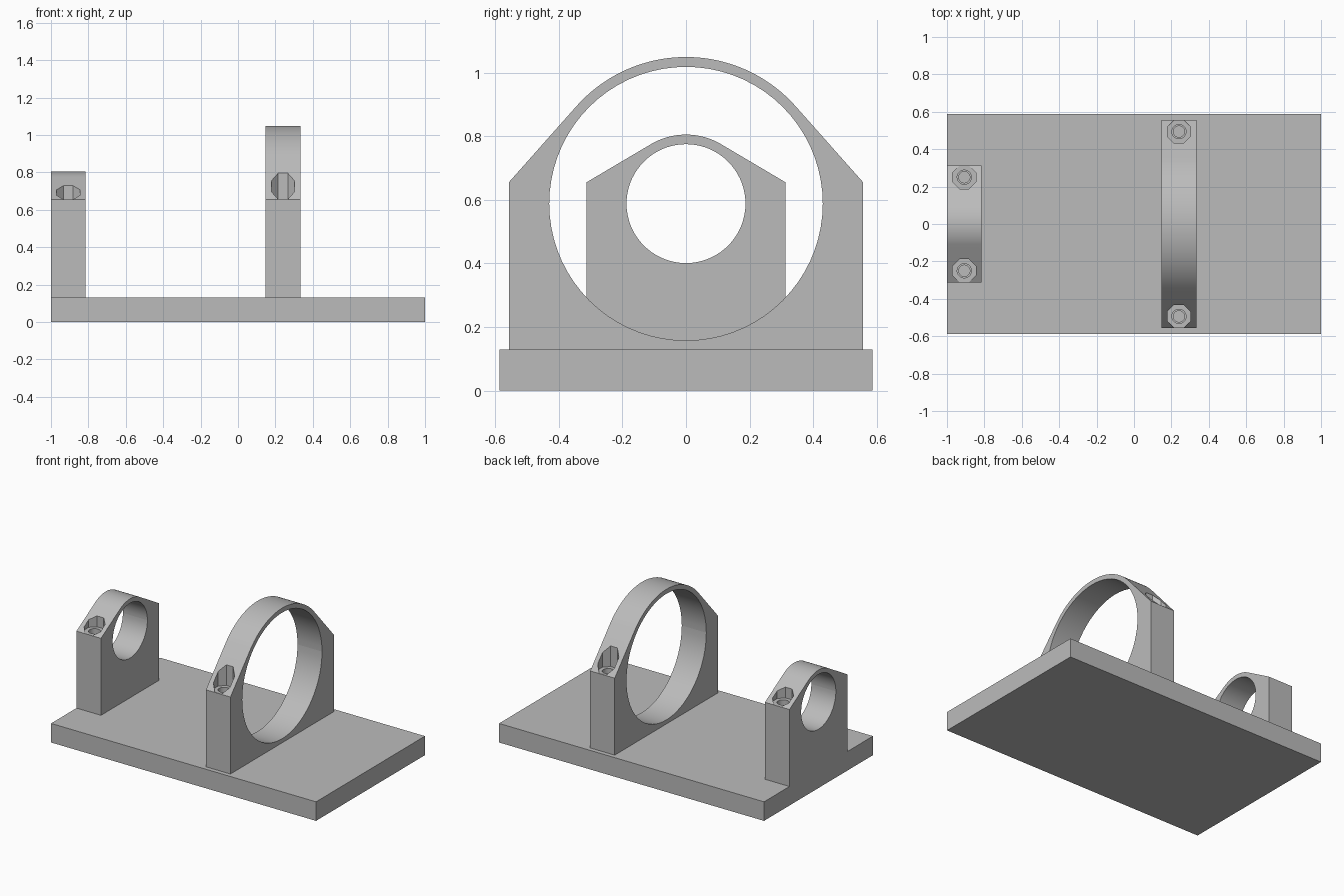
import bpy
import bmesh
from math import pi, cos, sin, atan2, acos, hypot, radians

if "Cube" in bpy.data.objects:
    bpy.data.objects.remove(bpy.data.objects["Cube"], do_unlink=True)

GREY = (0.5, 0.5, 0.5, 1.0)
mat = bpy.data.materials.new("plain grey")
mat.use_nodes = True
mat.diffuse_color = GREY
mat.node_tree.nodes["Principled BSDF"].inputs["Base Color"].default_value = GREY

BASE_TOP = 0.13     # upper face of the plate
AXIS = 0.588        # height of the bores and of the split line
SHOULDER = 0.655    # height of the cap's outer edge
SIDES = 72


def add_object(name, bm):
    bmesh.ops.recalc_face_normals(bm, faces=bm.faces)
    mesh = bpy.data.meshes.new(name)
    bm.to_mesh(mesh)
    bm.free()
    mesh.materials.append(mat)
    obj = bpy.data.objects.new(name, mesh)
    bpy.context.collection.objects.link(obj)
    return obj


def activate(obj):
    bpy.ops.object.select_all(action='DESELECT')
    obj.select_set(True)
    bpy.context.view_layer.objects.active = obj


def extrude(name, points, offset):
    """Extrude a closed 3D outline along an offset."""
    bm = bmesh.new()
    face = bm.faces.new([bm.verts.new(p) for p in points])
    result = bmesh.ops.extrude_face_region(bm, geom=[face], use_keep_orig=True)
    moved = [v for v in result["geom"] if isinstance(v, bmesh.types.BMVert)]
    bmesh.ops.translate(bm, verts=moved, vec=offset)
    return add_object(name, bm)


def arc(radius, start, end, steps):
    angles = [start + (end - start) * i / steps for i in range(steps + 1)]
    return [(radius * cos(a), radius * sin(a)) for a in angles]


def prism(name, x, y, z0, z1, radius, sides):
    """Upright prism with a flat side facing +x."""
    ring = [2 * pi * (i + 0.5) / sides for i in range(sides)]
    points = [(x + radius * cos(a), y + radius * sin(a), z0) for a in ring]
    return extrude(name, points, (0, 0, z1 - z0))


def cut(obj, cutter):
    mod = obj.modifiers.new("cut", 'BOOLEAN')
    mod.operation = 'DIFFERENCE'
    mod.solver = 'EXACT'
    mod.object = cutter
    activate(obj)
    bpy.ops.object.modifier_apply(modifier=mod.name)
    bpy.data.objects.remove(cutter, do_unlink=True)


def clamp(label, x0, x1, half_width, bore, outer, bolt_y):
    def section(name, outline):
        points = [(x0, y, AXIS + z) for y, z in outline]
        return extrude(name, points, (x1 - x0, 0, 0))

    # Lower saddle block
    w, drop = half_width, BASE_TOP - AXIS
    saddle = section(label + "_saddle", [(-w, 0), (-w, drop), (w, drop), (w, 0)]
                     + arc(bore, 0, -pi, SIDES // 2))

    # Cap, with straight flanks tangent to the outer arc
    h = SHOULDER - AXIS
    t = atan2(h, w) + acos(outer / hypot(w, h))
    cap = section(label + "_cap", [(w, 0), (w, h)] + arc(outer, t, pi - t, SIDES // 2)
                  + [(-w, h), (-w, 0)] + arc(bore, pi, 0, SIDES // 2))

    # Octagonal bolt pockets, clearance holes and blind pilot holes
    x = (x0 + x1) / 2
    for side in (-1, 1):
        y = side * bolt_y
        cut(cap, prism("pocket_cutter", x, y, SHOULDER, 1.2, 0.062 / cos(pi / 8), 8))
        cut(cap, prism("clearance_cutter", x, y, AXIS - 0.05, 0.7, 0.038, 32))
        cut(saddle, prism("pilot_cutter", x, y, 0.25, AXIS + 0.05, 0.03, 32))

    for obj in (saddle, cap):
        activate(obj)
        bpy.ops.object.shade_smooth_by_angle(angle=radians(20))


# Base plate
extrude("base_plate", [(-1, -0.587, 0), (1, -0.587, 0), (1, 0.587, 0), (-1, 0.587, 0)],
        (0, 0, BASE_TOP))

# Two ring clamps
clamp("small_clamp", -1.0, -0.815, 0.313, 0.187, 0.217, 0.25)
clamp("large_clamp", 0.148, 0.333, 0.557, 0.43, 0.461, 0.494)
